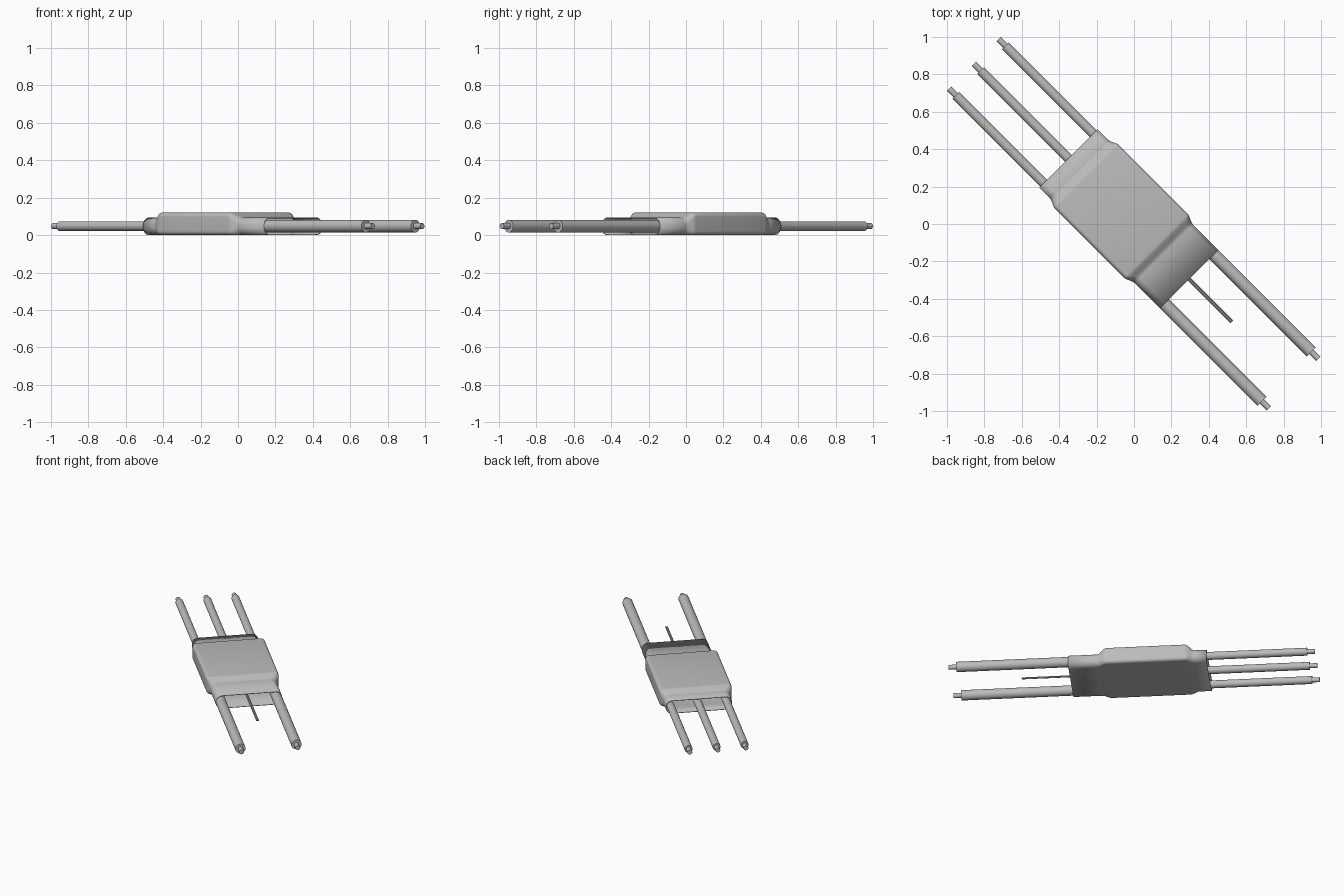
import bpy, bmesh
from math import pi, cos, sin, radians
from mathutils import Matrix, Vector

cube = bpy.data.objects.get("Cube")
if cube:
    bpy.data.objects.remove(cube, do_unlink=True)

grey = bpy.data.materials.new("plain grey")
grey.use_nodes = True
colour = (0.5, 0.5, 0.5, 1)
grey.diffuse_color = colour
grey.node_tree.nodes["Principled BSDF"].inputs["Base Color"].default_value = colour

# The whole unit lies along a diagonal
TURN = Matrix.Rotation(radians(-45), 4, "Z")
WIRE_Z = 0.048


def finish(name, bm):
    bmesh.ops.recalc_face_normals(bm, faces=bm.faces)
    mesh = bpy.data.meshes.new(name)
    bm.to_mesh(mesh)
    bm.free()
    mesh.transform(TURN)
    mesh.materials.append(grey)
    obj = bpy.data.objects.new(name, mesh)
    bpy.context.collection.objects.link(obj)
    bpy.ops.object.select_all(action="DESELECT")
    obj.select_set(True)
    bpy.context.view_layer.objects.active = obj
    bpy.ops.object.shade_smooth_by_angle(angle=radians(35))
    return obj


def section(u, half, top, radius, steps=8):
    """Rounded rectangle resting on the ground, across the length."""
    points = []
    corners = ((1, 1), (-1, 1), (-1, 0), (1, 0))
    for k, (side, upper) in enumerate(corners):
        cy = side * (half - radius)
        cz = top - radius if upper else radius
        for i in range(steps + 1):
            a = (k + i / steps) * pi / 2
            points.append(Vector((u, cy + radius * cos(a), cz + radius * sin(a))))
    return points


def stepped_wire(name, v, start, end, radius, core, bare):
    """Insulated wire with a thinner bare tip, turned from a profile."""
    way = 1 if end > start else -1
    strip = end - way * bare
    profile = ((start, radius), (strip, radius), (strip, core), (end, core))
    sides = 24
    bm = bmesh.new()
    rings = [[bm.verts.new((u, v + r * cos(2 * pi * i / sides),
                            WIRE_Z + r * sin(2 * pi * i / sides)))
              for i in range(sides)] for u, r in profile]
    for a, b in zip(rings, rings[1:]):
        for i in range(sides):
            j = (i + 1) % sides
            bm.faces.new((a[i], a[j], b[j], b[i]))
    bm.faces.new(rings[0])
    bm.faces.new(rings[-1])
    return finish(name, bm)


# Shrink sleeve: wide middle easing down to a slimmer open mouth at each end
mouth = Vector((0.221, 0.094, 0.042))
middle = Vector((0.241, 0.12, 0.022))
stations = [(-0.496, 0)]
stations += [(-0.415 + 0.06 * i / 8, i / 8) for i in range(9)]
stations += [(0.165 + 0.06 * i / 8, 1 - i / 8) for i in range(9)]
stations += [(0.416, 0)]
bm = bmesh.new()
rings = []
for u, t in stations:
    ease = t * t * (3 - 2 * t)
    rings.append([bm.verts.new(p) for p in section(u, *mouth.lerp(middle, ease))])
for a, b in zip(rings, rings[1:]):
    for i in range(len(a)):
        j = (i + 1) % len(a)
        bm.faces.new((a[i], a[j], b[j], b[i]))
sleeve = finish("shrink_sleeve", bm)
shell = sleeve.modifiers.new("wall", "SOLIDIFY")
shell.thickness = 0.004
shell.offset = -1

# Two thick supply wires at one end, three slimmer motor wires at the other
for label, v in (("left", 0.187), ("right", -0.187)):
    stepped_wire("supply_wire_" + label, v, 0.2, 1.206, 0.034, 0.016, 0.052)
for label, v in (("left", 0.187), ("middle", 0), ("right", -0.187)):
    stepped_wire("motor_wire_" + label, v, -0.35, -1.21, 0.026, 0.016, 0.05)

# Flat ribbon of three thin signal strands
for label, v in (("left", 0.006), ("middle", 0), ("right", -0.006)):
    bm = bmesh.new()
    place = Matrix.Translation((0.47, v, WIRE_Z)) @ Matrix.Rotation(pi / 2, 4, "Y")
    bmesh.ops.create_cone(bm, cap_ends=True, segments=12, radius1=0.0035,
                          radius2=0.0035, depth=0.54, matrix=place)
    finish("signal_strand_" + label, bm)
